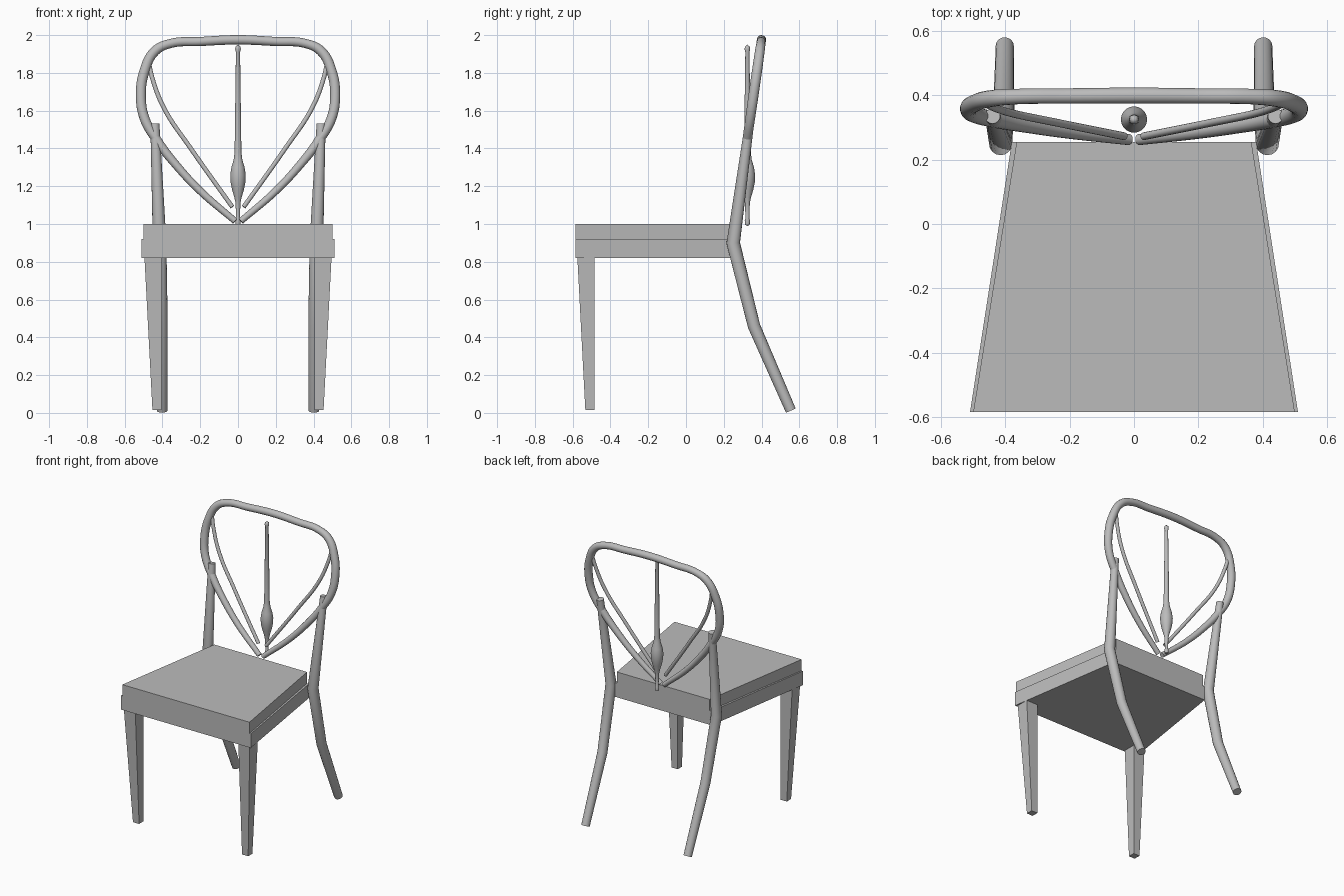
import bpy, bmesh, math

cube = bpy.data.objects.get("Cube")
if cube:
    bpy.data.objects.remove(cube, do_unlink=True)

grey = bpy.data.materials.new("plain grey")
grey.use_nodes = True
grey.diffuse_color = (0.5, 0.5, 0.5, 1)
grey.node_tree.nodes["Principled BSDF"].inputs["Base Color"].default_value = (0.5, 0.5, 0.5, 1)


def select_only(obj):
    bpy.ops.object.select_all(action="DESELECT")
    obj.select_set(True)
    bpy.context.view_layer.objects.active = obj


def smooth(obj):
    select_only(obj)
    bpy.ops.object.shade_smooth_by_angle(angle=math.radians(40))


def mesh_object(name, bm):
    bmesh.ops.recalc_face_normals(bm, faces=bm.faces)
    mesh = bpy.data.meshes.new(name)
    bm.to_mesh(mesh)
    bm.free()
    mesh.materials.append(grey)
    obj = bpy.data.objects.new(name, mesh)
    bpy.context.collection.objects.link(obj)
    return obj


def loft(name, lower, upper, z0, z1):
    """Solid between two outlines of (x, y) corners."""
    bm = bmesh.new()
    a = [bm.verts.new((x, y, z0)) for x, y in lower]
    b = [bm.verts.new((x, y, z1)) for x, y in upper]
    bm.faces.new(a)
    bm.faces.new(b)
    for i in range(len(a)):
        j = (i + 1) % len(a)
        bm.faces.new((a[i], a[j], b[j], b[i]))
    return mesh_object(name, bm)


def tube(name, points, radii, curved=True, cyclic=False):
    """Round rod along points, turned into a mesh."""
    curve = bpy.data.curves.new(name, "CURVE")
    curve.dimensions = "3D"
    curve.bevel_depth = 1.0
    curve.bevel_resolution = 6
    curve.use_fill_caps = True
    curve.resolution_u = 8
    spline = curve.splines.new("BEZIER" if curved else "POLY")
    pts = spline.bezier_points if curved else spline.points
    pts.add(len(points) - 1)
    for p, co, r in zip(pts, points, radii):
        p.radius = r
        if curved:
            p.co = co
            p.handle_left_type = p.handle_right_type = "AUTO"
        else:
            p.co = (*co, 1)
    spline.use_cyclic_u = cyclic
    curve.materials.append(grey)
    obj = bpy.data.objects.new(name, curve)
    bpy.context.collection.objects.link(obj)
    select_only(obj)
    bpy.ops.object.convert(target="MESH")
    obj = bpy.context.object
    smooth(obj)
    return obj


def on_back(x, z):
    """Point on the leaning plane of the backrest."""
    return (x, 0.26 + (z - 1) * 0.143, z)


def trapezoid(front, back):
    return [(-front, -0.585), (front, -0.585), (back, 0.255), (-back, 0.255)]


# Seat: frame and slightly narrower pad
frame = trapezoid(0.51, 0.38)
pad = trapezoid(0.50, 0.365)
loft("seat_frame", frame, frame, 0.82, 0.92)
loft("seat_pad", pad, pad, 0.92, 1.0)

# Legs, backrest arms and thin rods on both sides
for side, s in (("left", 1), ("right", -1)):
    def leg_outline(w):
        x0, y0 = 0.405, -0.485
        return [(s * x0, y0), (s * (x0 + w), y0), (s * (x0 + w), y0 - w), (s * x0, y0 - w)]
    loft(f"front_leg_{side}", leg_outline(0.048), leg_outline(0.09), 0.015, 0.82)

    tube(f"back_leg_{side}",
         [(s * 0.402, 0.555, 0.012), (s * 0.405, 0.36, 0.46),
          (s * 0.415, 0.25, 0.90), (s * 0.44, 0.336, 1.53)],
         [0.028, 0.033, 0.036, 0.024], curved=False)

    rod = [(0.03, 1.09), (0.25, 1.40), (0.39, 1.61), (0.45, 1.76), (0.48, 1.89)]
    tube(f"back_rod_{side}", [on_back(s * x, z) for x, z in rod], [0.012] * len(rod))

# Backrest hoop, narrowing to a point over the seat
half = [(0.015, 1.015), (0.2, 1.175), (0.33, 1.315), (0.43, 1.445), (0.495, 1.56), (0.514, 1.68),
        (0.495, 1.81), (0.44, 1.915), (0.36, 1.955), (0.2, 1.966)]
radii = [0.017, 0.02, 0.022, 0.025, 0.026, 0.027, 0.027, 0.026, 0.024, 0.024]
path = half + [(0, 1.975)] + [(-x, z) for x, z in reversed(half)]
tube("back_hoop", [on_back(x, z) for x, z in path], radii + [0.025] + radii[::-1])

# Turned centre spindle
profile = [(0, 0.99), (0.012, 0.995), (0.014, 1.02), (0.010, 1.03), (0.013, 1.11), (0.019, 1.14),
           (0.031, 1.18), (0.039, 1.22), (0.041, 1.26), (0.035, 1.30), (0.023, 1.34),
           (0.018, 1.38), (0.011, 1.91), (0.015, 1.925), (0.013, 1.938), (0, 1.95)]
bm = bmesh.new()
verts = [bm.verts.new((r, 0, z)) for r, z in profile]
edges = [bm.edges.new(pair) for pair in zip(verts, verts[1:])]
bmesh.ops.spin(bm, geom=verts + edges, cent=(0, 0, 0), axis=(0, 0, 1),
               angle=math.tau, steps=20, use_merge=True)
bmesh.ops.remove_doubles(bm, verts=bm.verts, dist=0.0001)
spindle = mesh_object("centre_spindle", bm)
spindle.location.y = 0.325
smooth(spindle)
